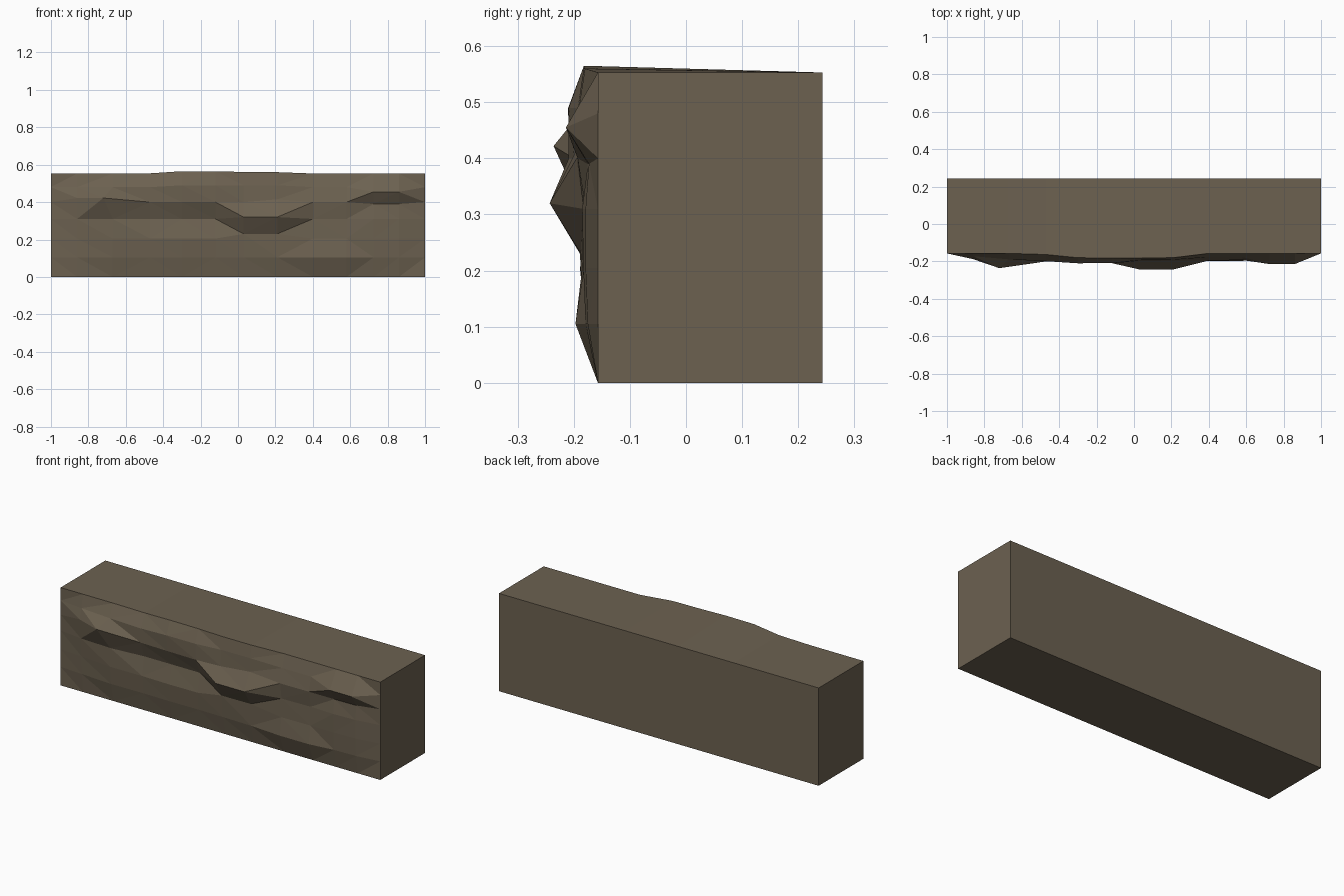
import bpy, bmesh

if "Cube" in bpy.data.objects:
    bpy.data.objects.remove(bpy.data.objects["Cube"])

rock = bpy.data.materials.new("weathered brown rock")
rock.diffuse_color = (0.15, 0.12, 0.081, 1)
rock.use_nodes = True
rock.node_tree.nodes["Principled BSDF"].inputs["Base Color"].default_value = rock.diffuse_color

BACK, FRONT, TOP = 0.243, -0.157, 0.553
ROWS = [0.105, 0.205, 0.31, 0.40, 0.48]

# Ledge columns: x -> how far each row juts out, in millimetres
JUT = {
    -0.86: (10, 12, 18, 31, 15),
    -0.67: (22, 30, 28, 79, 32),
    -0.47: (20, 28, 10, 43, 42),
    -0.30: (22, 32, 10, 48, 53),
    -0.12: (20, 30, 10, 52, 52),
    0.03: (22, 32, 86, 42, 36),
    0.21: (26, 30, 86, 38, 34),
    0.40: (40, 28, 26, 38, 20),
    0.58: (40, 25, 22, 36, 20),
    0.725: (22, 26, 28, 18, 57),
    0.86: (18, 22, 22, 16, 57),
}
# Raised lip of the top edge: x -> (rise, jut)
LIP = {-0.47: (0.001, 0.006), -0.30: (0.012, 0.023), -0.12: (0.012, 0.025),
       0.03: (0.008, 0.025), 0.21: (0.007, 0.023)}


def row_height(x, row):
    """Nudges the horizontal cracks so the strata wander."""
    z = ROWS[row]
    if row == 3 and x < -0.6 and x > -1:
        z = 0.422
    if row == 3 and x == 0.21:
        z = 0.415
    if row == 2 and 0 < x < 0.3:
        z = 0.32
    if row == 1 and 0 < x < 0.3:
        z = 0.23
    if row == 4 and -0.4 < x < 0.3:
        z = 0.49
    if row == 4 and 0.7 < x < 0.9:
        z = 0.455
    if row == 3 and 0.7 < x < 0.9:
        z = 0.39
    return z


# Rough front face
bm = bmesh.new()
columns = []
for x in [-1.0] + list(JUT) + [1.0]:
    jut = JUT.get(x, (0,) * 5)
    rise, lip = LIP.get(x, (0, 0))
    col = [bm.verts.new((x, FRONT, 0))]
    for r in range(5):
        px = -0.72 if (x == -0.67 and r == 3) else x
        col.append(bm.verts.new((px, FRONT - jut[r] / 1000, row_height(x, r))))
    col.append(bm.verts.new((x, FRONT - lip, TOP + rise)))
    columns.append(col)
for a, b in zip(columns, columns[1:]):
    for i in range(6):
        quad = [a[i], b[i], b[i + 1], a[i + 1]]
        bm.faces.new(quad)
bmesh.ops.triangulate(bm, faces=bm.faces[:])

# Plain top, bottom, sides and back
rim = [e for e in bm.edges if e.is_boundary]
out = bmesh.ops.extrude_edge_only(bm, edges=rim)["geom"]
for v in (g for g in out if isinstance(g, bmesh.types.BMVert)):
    v.co.y = BACK
    v.co.z = min(v.co.z, TOP)
bmesh.ops.holes_fill(bm, edges=[e for e in bm.edges if e.is_boundary], sides=0)
bmesh.ops.recalc_face_normals(bm, faces=bm.faces[:])

mesh = bpy.data.meshes.new("rock_wall")
bm.to_mesh(mesh)
bm.free()
mesh.materials.append(rock)
wall = bpy.data.objects.new("rock_wall", mesh)
bpy.context.collection.objects.link(wall)
